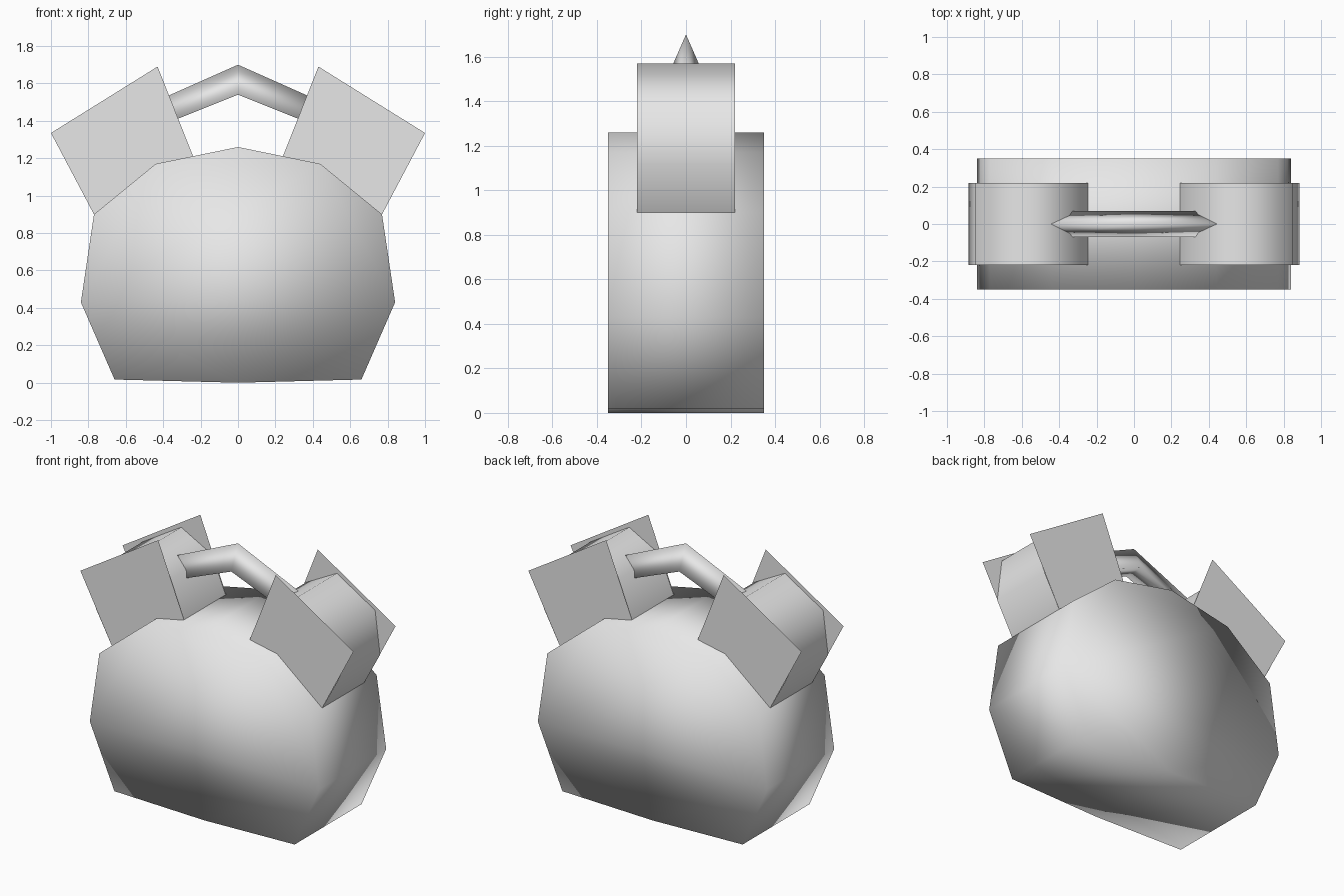
import bpy
import bmesh

cube = bpy.data.objects.get("Cube")
if cube:
    bpy.data.objects.remove(cube, do_unlink=True)

# One plain grey for every part
grey = bpy.data.materials.new("light grey")
grey.use_nodes = True
grey.diffuse_color = (0.8, 0.8, 0.8, 1)
grey.node_tree.nodes["Principled BSDF"].inputs["Base Color"].default_value = (0.8, 0.8, 0.8, 1)


def finish(name, bm, smooth):
    mesh = bpy.data.meshes.new(name)
    for face in bm.faces:
        face.smooth = smooth
    bm.to_mesh(mesh)
    bm.free()
    mesh.materials.append(grey)
    obj = bpy.data.objects.new(name, mesh)
    bpy.context.collection.objects.link(obj)
    return obj


def ring(bm, profile, y):
    return [bm.verts.new((x, y, z)) for x, z in profile]


# Clock-shaped body: a mirrored outline extruded front to back
half = [(0, 1.26), (0.44, 1.17), (0.77, 0.9), (0.84, 0.43), (0.66, 0.017), (0, 0)]
outline = half + [(-x, z) for x, z in reversed(half[1:-1])]
bm = bmesh.new()
front, back = ring(bm, outline, -0.35), ring(bm, outline, 0.35)
bm.faces.new(front)
bm.faces.new(back)
for i in range(len(outline)):
    j = (i + 1) % len(outline)
    bm.faces.new((front[i], front[j], back[j], back[i]))
bmesh.ops.recalc_face_normals(bm, faces=bm.faces)
finish("body", bm, True)

# Bells: an arched wall between two larger flat end plates
arch = [(0.245, 1.21), (0.345, 1.45), (0.57, 1.57), (0.85, 1.4), (0.886, 1.115), (0.77, 0.9)]
plate = [(0.24, 1.21), (0.43, 1.69), (1, 1.335), (0.77, 0.9)]
DEPTH = 0.22
for side, label in ((1, "left"), (-1, "right")):
    bm = bmesh.new()
    profile = [(x * side, z) for x, z in arch]
    front, back = ring(bm, profile, -DEPTH), ring(bm, profile, DEPTH)
    for i in range(len(profile) - 1):
        face = bm.faces.new((front[i], front[i + 1], back[i + 1], back[i]))
        if side < 0:
            face.normal_flip()
    finish(label + "_bell_wall", bm, True)

    bm = bmesh.new()
    for y in (-DEPTH, DEPTH):
        face = bm.faces.new(ring(bm, [(x * side, z) for x, z in plate], y))
        face.normal_update()
        if face.normal.y * y < 0:
            face.normal_flip()
    finish(label + "_bell_plates", bm, False)

# Handle: a triangular bar bent at the middle, ends buried in the bells
bm = bmesh.new()
sections = []
for x, apex, base in ((-0.5, 1.478, 1.34), (0, 1.7, 1.54), (0.5, 1.478, 1.34)):
    points = ((x, 0, apex), (x, 0.07, base), (x, -0.07, base))
    sections.append([bm.verts.new(p) for p in points])
for a, b in zip(sections, sections[1:]):
    for i in range(3):
        j = (i + 1) % 3
        bm.faces.new((a[i], a[j], b[j], b[i]))
bm.faces.new(sections[0])
bm.faces.new(sections[-1])
bmesh.ops.recalc_face_normals(bm, faces=bm.faces)
finish("handle", bm, True)
